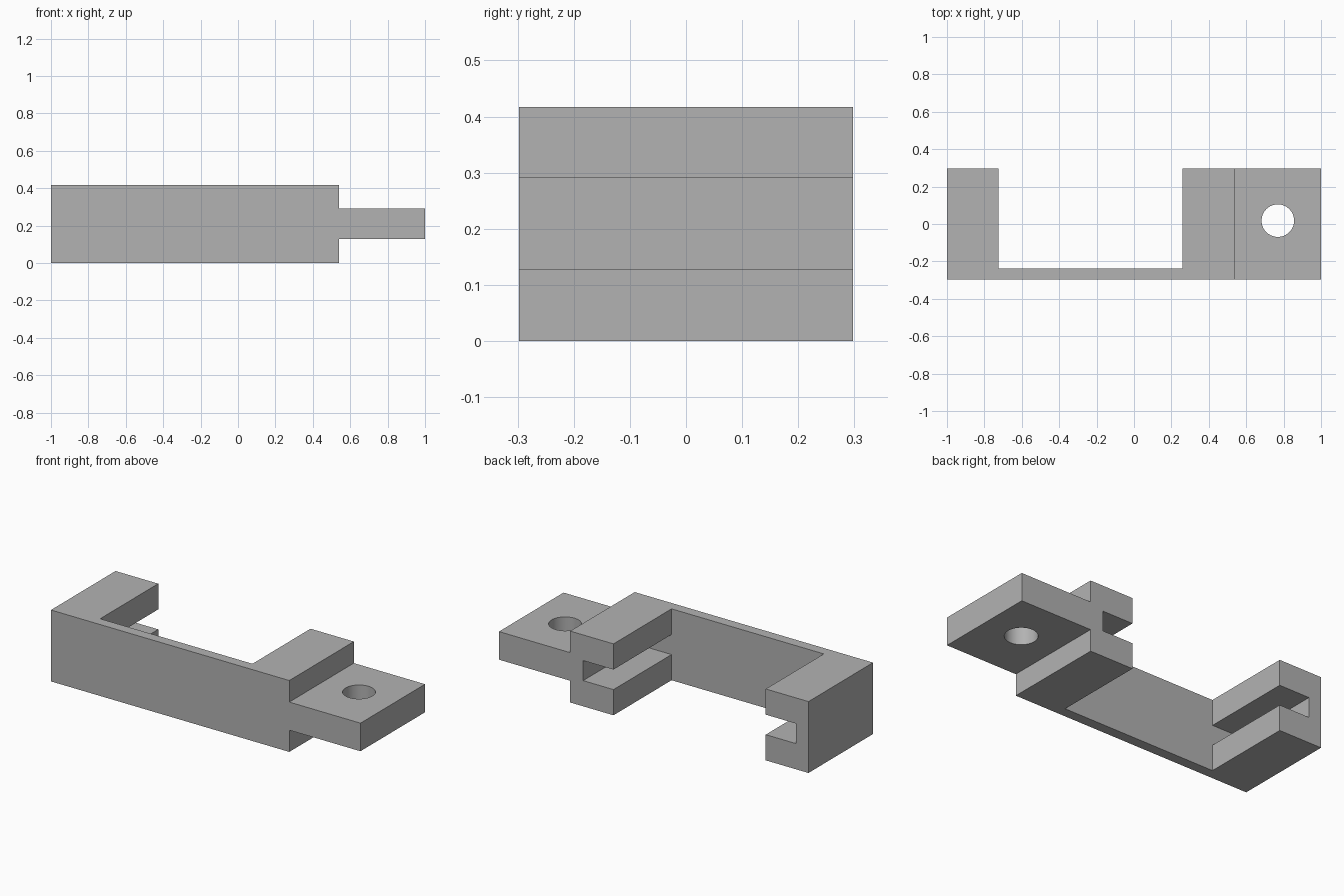
import bpy
import bmesh
import math

cube = bpy.data.objects.get("Cube")
if cube:
    bpy.data.objects.remove(cube, do_unlink=True)

# Main dimensions
HEIGHT = 0.417
FRONT, BACK = -0.298, 0.298
WALL_BACK = -0.238
LEFT_ARM = (0.26, 0.54)
RIGHT_ARM = (-1.0, -0.724)
SLOT_DEPTH = 0.196
SLOT_Z = (0.15, 0.267)
TAB_Z = (0.127, 0.291)

grey = bpy.data.materials.new("plain_grey")
grey.use_nodes = True
colour = (0.448, 0.448, 0.448, 1)
grey.diffuse_color = colour
grey.node_tree.nodes["Principled BSDF"].inputs["Base Color"].default_value = colour


def prism(name, outline, z_range):
    """Extrude a flat outline between two heights."""
    bm = bmesh.new()
    base = bm.faces.new([bm.verts.new((x, y, z_range[0])) for x, y in outline])
    raised = bmesh.ops.extrude_face_region(bm, geom=[base])["geom"]
    verts = [v for v in raised if isinstance(v, bmesh.types.BMVert)]
    bmesh.ops.translate(bm, verts=verts, vec=(0, 0, z_range[1] - z_range[0]))
    bmesh.ops.recalc_face_normals(bm, faces=bm.faces)
    mesh = bpy.data.meshes.new(name)
    bm.to_mesh(mesh)
    bm.free()
    mesh.materials.append(grey)
    obj = bpy.data.objects.new(name, mesh)
    bpy.context.collection.objects.link(obj)
    return obj


def block(name, xs, ys, zs):
    (x0, x1), (y0, y1) = xs, ys
    return prism(name, [(x0, y0), (x1, y0), (x1, y1), (x0, y1)], zs)


def combine(target, tool, operation):
    """Apply a boolean and discard its tool."""
    mod = target.modifiers.new(operation.lower(), "BOOLEAN")
    mod.operation, mod.solver, mod.object = operation, "EXACT", tool
    bpy.context.view_layer.objects.active = target
    bpy.ops.object.modifier_apply(modifier=mod.name)
    bpy.data.objects.remove(tool, do_unlink=True)


# U-shaped body: thin front wall with an arm at each end
a, b = RIGHT_ARM
c, d = LEFT_ARM
bracket = prism("bracket", [(a, FRONT), (d, FRONT), (d, BACK), (c, BACK),
                            (c, WALL_BACK), (b, WALL_BACK), (b, BACK), (a, BACK)],
                (0, HEIGHT))

# Mounting tab, overlapping the arm so the two merge
combine(bracket, block("mounting_tab", (d - 0.04, 1), (FRONT, BACK), TAB_Z), "UNION")

# Sliding grooves in the facing sides of both arms, open at the back
for xs in ((b - SLOT_DEPTH, b + 0.05), (c - 0.05, c + SLOT_DEPTH)):
    combine(bracket, block("groove_cutter", xs, (WALL_BACK, BACK + 0.1), SLOT_Z),
            "DIFFERENCE")

# Round screw hole through the tab
steps = 64
ring = [(0.769 + 0.087 * math.cos(math.tau * i / steps),
         0.018 + 0.087 * math.sin(math.tau * i / steps)) for i in range(steps)]
combine(bracket, prism("hole_cutter", ring, (0, HEIGHT)), "DIFFERENCE")

bpy.ops.object.select_all(action="DESELECT")
bracket.select_set(True)
bpy.context.view_layer.objects.active = bracket
bpy.ops.object.shade_smooth_by_angle(angle=math.radians(30))
